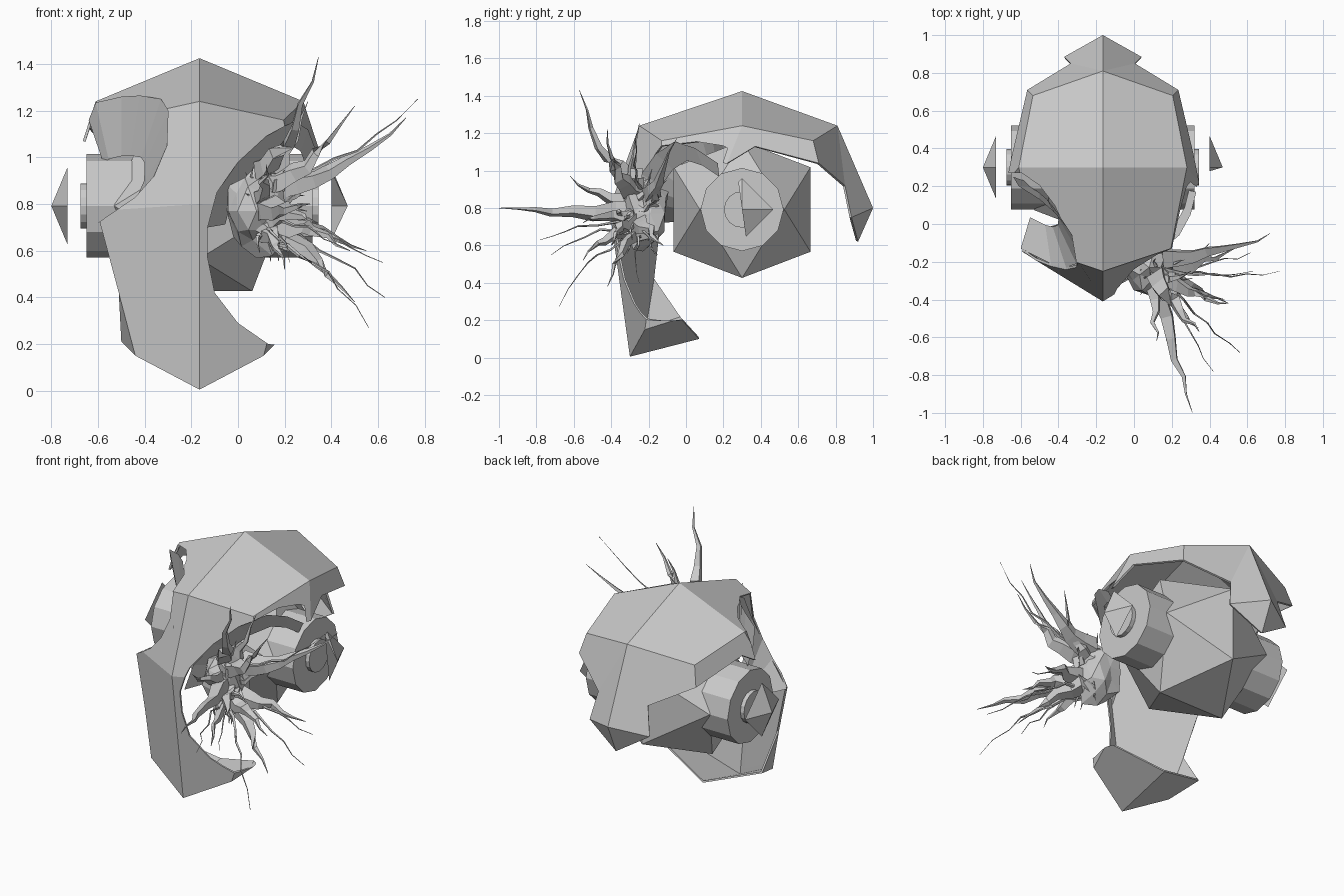
import bpy, bmesh, math, random
from mathutils import Vector, Matrix

random.seed(4)
if "Cube" in bpy.data.objects:
    bpy.data.objects.remove(bpy.data.objects["Cube"], do_unlink=True)

CENTRE = Vector((-0.165, 0.3, 0.8))
BALL_CENTRE = CENTRE - Vector((0, 0, .008))


def add_object(name, bm, location=(0, 0, 0)):
    mesh = bpy.data.meshes.new(name)
    bm.to_mesh(mesh)
    bm.free()
    obj = bpy.data.objects.new(name, mesh)
    obj.location = location
    bpy.context.collection.objects.link(obj)
    return obj


# Inner ball: an icosahedron with an edge facing down
a = 0.226
b = a * (1 + math.sqrt(5)) / 2
bm = bmesh.new()
for s in (a, -a):
    for t in (b, -b):
        for co in ((s, 0, t), (0, t, s), (t, s, 0)):
            bm.verts.new(co)
bmesh.ops.convex_hull(bm, input=bm.verts[:])
bmesh.ops.recalc_face_normals(bm, faces=bm.faces[:])
add_object("inner_ball", bm, BALL_CENTRE)

# Faceted shell: one half, mirrored, given a thin wall
points = {
    "crown": (0, 0, .625), "brow": (0, -.55, .44), "side": (.445, 0, .44),
    "temple": (.36, -.43, .36), "nape": (0, .51, .44), "back": (.37, .38, .36),
    "side_low": (.51, -.08, .24), "side_gap": (.48, .07, .33), "back_low": (.4, .41, .24),
    "notch": (.17, .55, .12), "fang": (.205, .585, -.05), "tail": (0, .7, 0),
    "tail_low": (0, .62, -.18), "nose": (0, -.71, 0), "cheek": (.44, -.44, -.03),
    "chin": (0, -.6, -.795), "jaw": (.275, -.52, -.65), "jaw_side": (.346, -.48, -.38),
    "jaw_back": (.335, -.33, -.59), "chin_back": (0, -.23, -.7),
}
panels = [
    "crown brow temple side", "crown side back nape",
    "side side_low side_gap back_low back", "nape back back_low notch",
    "nape notch fang tail", "tail fang tail_low", "brow nose cheek temple",
    "side temple cheek side_low", "nose chin jaw jaw_side cheek",
    "jaw_side jaw jaw_back", "chin chin_back jaw_back jaw",
]
bm = bmesh.new()
verts = {key: bm.verts.new(co) for key, co in points.items()}
for panel in panels:
    bm.faces.new([verts[key] for key in panel.split()])
shell = add_object("helmet_shell", bm, CENTRE)
shell.modifiers.new("Mirror", 'MIRROR').use_clip = True
solid = shell.modifiers.new("Thickness", 'SOLIDIFY')
solid.thickness = 0.012
solid.offset = -1


def opening(side, rim, outer, target, depth):
    """Cut the rim's outline through the shell and line it with a sloped wall."""
    bm = bmesh.new()
    outline = [(x, z) for x, y, z in rim] + outer
    face = bm.faces.new([bm.verts.new((x, -0.7, z)) for x, z in outline])
    far = bmesh.ops.extrude_face_region(bm, geom=[face])["geom"]
    for v in far:
        if isinstance(v, bmesh.types.BMVert):
            v.co.y = .27
    bmesh.ops.recalc_face_normals(bm, faces=bm.faces[:])
    cutter = add_object(side + "_opening_cutter", bm)
    cutter.hide_render = True
    cutter.hide_viewport = True
    cut = shell.modifiers.new(side + "_opening", 'BOOLEAN')
    cut.operation = 'DIFFERENCE'
    cut.object = cutter

    bm = bmesh.new()
    edge = [bm.verts.new(p) for p in rim]
    inner = [bm.verts.new(Vector(p).lerp(Vector(target), depth)) for p in rim]
    for i in range(len(rim) - 1):
        bm.faces.new((edge[i], edge[i + 1], inner[i + 1], inner[i]))
    add_object(side + "_socket_wall", bm)


opening("right",
        [(-.64, .25, 1.16), (-.61, .2, 1.235), (-.5, .13, 1.26), (-.42, .06, 1.265),
         (-.33, -.05, 1.25), (-.3, -.14, 1.2), (-.305, -.21, 1.05), (-.36, -.23, .92),
         (-.44, -.21, .83), (-.6, -.13, .72)],
        [(-.95, .6), (-.95, 1.16)], (-.5, .2, .75), .5)
opening("left",
        [(.33, .17, 1.04), (.3, .05, 1.12), (.24, -.06, 1.155), (.12, -.16, 1.09),
         (0, -.24, .98), (-.09, -.31, .85), (-.13, -.34, .7)],
        [(-.13, .57), (-.1, .42), (0, .29), (.13, .2), (.7, .15), (.7, 1)],
        (.17, .2, .75), .25)


# Ears: drum, disc and a floating pyramid on each side
def cone(name, sign, sides, r1, r2, start, end, trim=None):
    bm = bmesh.new()
    bmesh.ops.create_cone(bm, cap_ends=True, segments=sides, radius1=r1,
                          radius2=r2, depth=end - start)
    bmesh.ops.transform(bm, matrix=Matrix.Rotation(sign * math.pi / 2, 4, 'Y'),
                        verts=bm.verts[:])
    if trim:
        bmesh.ops.bisect_plane(bm, geom=bm.verts[:] + bm.edges[:] + bm.faces[:],
                               plane_co=(0, 0, 0), plane_no=trim, clear_inner=True)
    where = BALL_CENTRE + Vector((sign * (start + end) / 2, 0, 0))
    return add_object(name, bm, where)


for side, sign in (("left", 1), ("right", -1)):
    cone(side + "_ear_drum", sign, 12, .222, .222, .15, .485)
    cone(side + "_ear_disc", sign, 16, .097, .097, .48, .51)
    cone(side + "_ear_spike", sign, 4, .167, 0, .565, .635,
         (0, 1, .14) if sign > 0 else None)


# Tendrils: tapered, slightly crooked tubes growing from the open eye
def tendril(bm, base, bend, tip, radius, sides=4, steps=7, wobble=.014):
    rings = []
    for i in range(steps + 1):
        t = i / steps
        p = base * (1 - t) ** 2 + bend * 2 * t * (1 - t) + tip * t * t
        tangent = (bend - base) * (1 - t) + (tip - bend) * t
        if 0 < i < steps:
            p += Vector([random.uniform(-wobble, wobble) for _ in range(3)])
        u = tangent.orthogonal().normalized()
        v = tangent.normalized().cross(u)
        r = radius * (1 - t) ** 1.3 + .0015
        rings.append([bm.verts.new(p + r * (u * math.cos(k) + v * .7 * math.sin(k)))
                      for k in [2 * math.pi * n / sides + .3 for n in range(sides)]])
    for low, high in zip(rings, rings[1:]):
        for n in range(sides):
            m = (n + 1) % sides
            bm.faces.new((low[n], low[m], high[m], high[n]))
    bm.faces.new(rings[0][::-1])
    bm.faces.new(rings[-1])


root = Vector((.08, -.22, .77))


def grow(bm, tip, radius):
    tip = Vector(tip)
    reach = tip - root
    base = root + Vector((reach.x * .12, random.uniform(-.07, .05), reach.z * .28))
    bend = root + reach * .55 + Vector((0, -.05, -reach.z * .2))
    tendril(bm, base, bend, tip, radius)


thick_tips = [
    (.345, -.57, 1.43), (.31, -1, .8), (.72, -.05, 1.17), (.5, -.42, 1.22),
    (.5, -.42, .38), (.3, -.25, 1.24), (.55, -.12, .6), (.2, -.55, .52),
    (.12, -.62, .97), (.48, -.4, .6), (.4, -.1, .95), (.34, -.55, .72),
]
thin_tips = [(.77, -.25, 1.25), (.42, -.78, .63), (.63, -.25, .4),
             (.56, -.68, .27), (.62, -.15, .55), (.22, -.72, .55)]
bm = bmesh.new()
for tip in thick_tips:
    grow(bm, tip, .075)
for tip in thin_tips:
    grow(bm, tip, .012)
# Short fillers around the root
for i in range(16):
    angle = i * 2.4
    length = random.uniform(.18, .27)
    grow(bm, root + Vector((.08 + .7 * length * math.cos(angle),
                            random.uniform(-.22, .08),
                            length * math.sin(angle))), .06)
bmesh.ops.recalc_face_normals(bm, faces=bm.faces[:])
add_object("tendrils", bm)

# Jagged mass the tendrils grow from
bm = bmesh.new()
bmesh.ops.create_icosphere(bm, subdivisions=2, radius=1)
for v in bm.verts:
    v.co *= random.uniform(.7, 1.15)
    v.co = Vector((v.co.x * .14, v.co.y * .15, v.co.z * .2))
add_object("tendril_root", bm, root + Vector((0, -.01, 0)))
